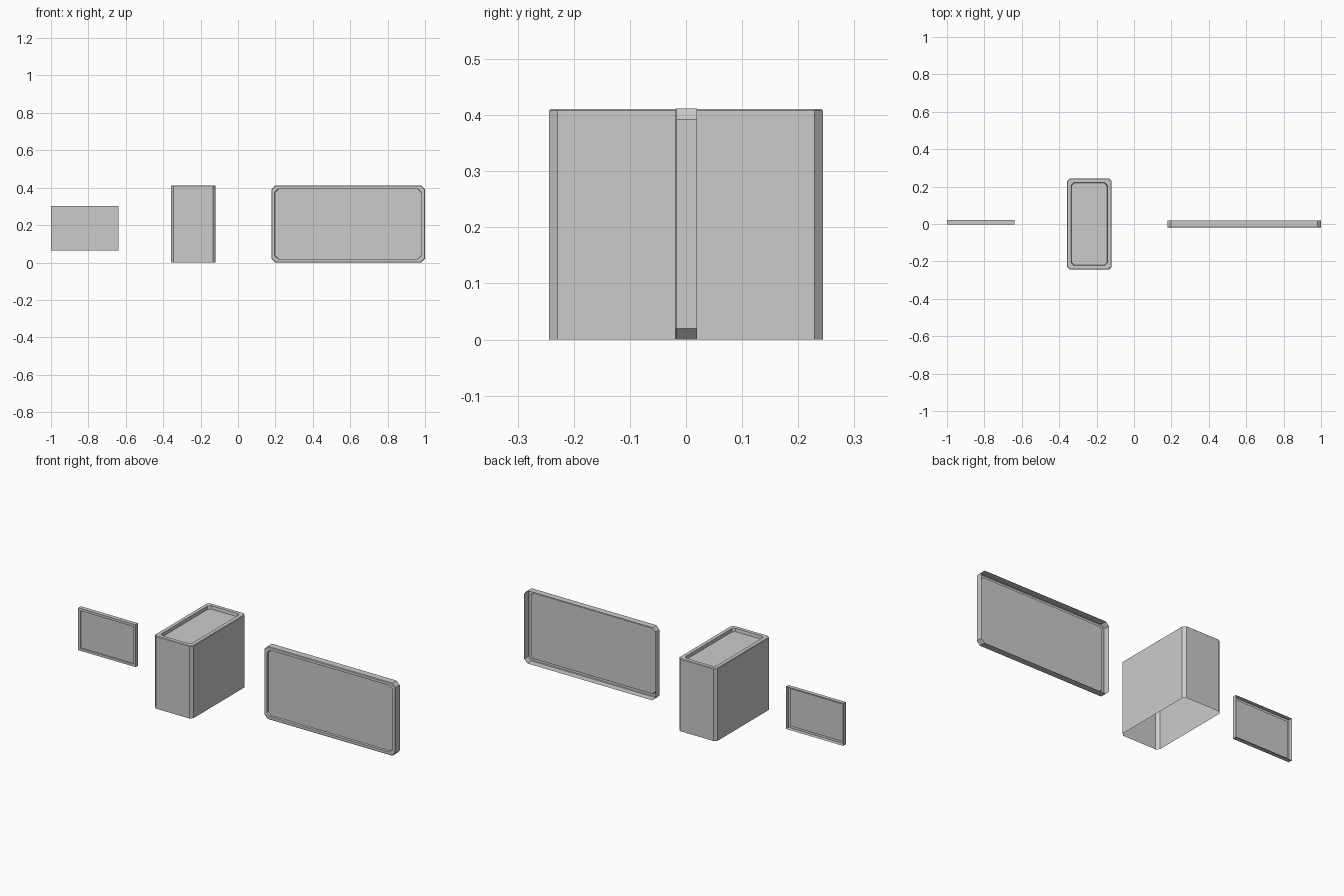
import bpy
import bmesh
from mathutils import Matrix, Vector

if "Cube" in bpy.data.objects:
    bpy.data.objects.remove(bpy.data.objects["Cube"])


def outline(w, h, c):
    """Rectangle centred on the origin with corners cut by c."""
    a, b = w / 2, h / 2
    if c <= 0:
        return [(-a, -b), (a, -b), (a, b), (-a, b)]
    return [(-a + c, -b), (a - c, -b), (a, -b + c), (a, b - c),
            (a - c, b), (-a + c, b), (-a, b - c), (-a, -b + c)]


def shell(name, w, h, length, corner, lip, rim, recess, matrix):
    """Open-backed shell along local z: outer wall, bevelled rim, sunken panel."""
    inner = corner * 0.9
    rings = [(0, corner, 0), (0, corner, length - lip), (lip, corner, length),
             (rim, inner, length), (rim + lip * 0.7, inner, length - recess)]
    if lip == 0:
        rings.pop(1)
    bm = bmesh.new()
    loops = [[bm.verts.new((x, y, z)) for x, y in outline(w - 2 * i, h - 2 * i, c)]
             for i, c, z in rings]
    n = len(loops[0])
    for lo, hi in zip(loops, loops[1:]):
        for k in range(n):
            m = (k + 1) % n
            bm.faces.new((lo[k], lo[m], hi[m], hi[k]))
    bm.faces.new(loops[-1])
    bm.transform(matrix)
    mesh = bpy.data.meshes.new(name)
    bm.to_mesh(mesh)
    bm.free()
    obj = bpy.data.objects.new(name, mesh)
    bpy.context.collection.objects.link(obj)
    return obj


def facing_front(x, back_y, z):
    """Local z points to -y, local y points up."""
    return Matrix.Translation(Vector((x, back_y, z))) @ Matrix.Rotation(1.5707963, 4, 'X')


# small wall panel, square corners
shell("small_panel", 0.36, 0.24, 0.023, 0, 0, 0.014, 0.006,
      facing_front(-0.82, 0.021, 0.183))

# upright box with a sunken top and open underside
shell("upright_box", 0.24, 0.488, 0.411, 0.015, 0.003, 0.023, 0.018,
      Matrix.Translation(Vector((-0.239, 0, 0))))

# large wall panel, cut corners
shell("large_panel", 0.822, 0.412, 0.04, 0.02, 0.003, 0.018, 0.01,
      facing_front(0.589, 0.02, 0.206))
